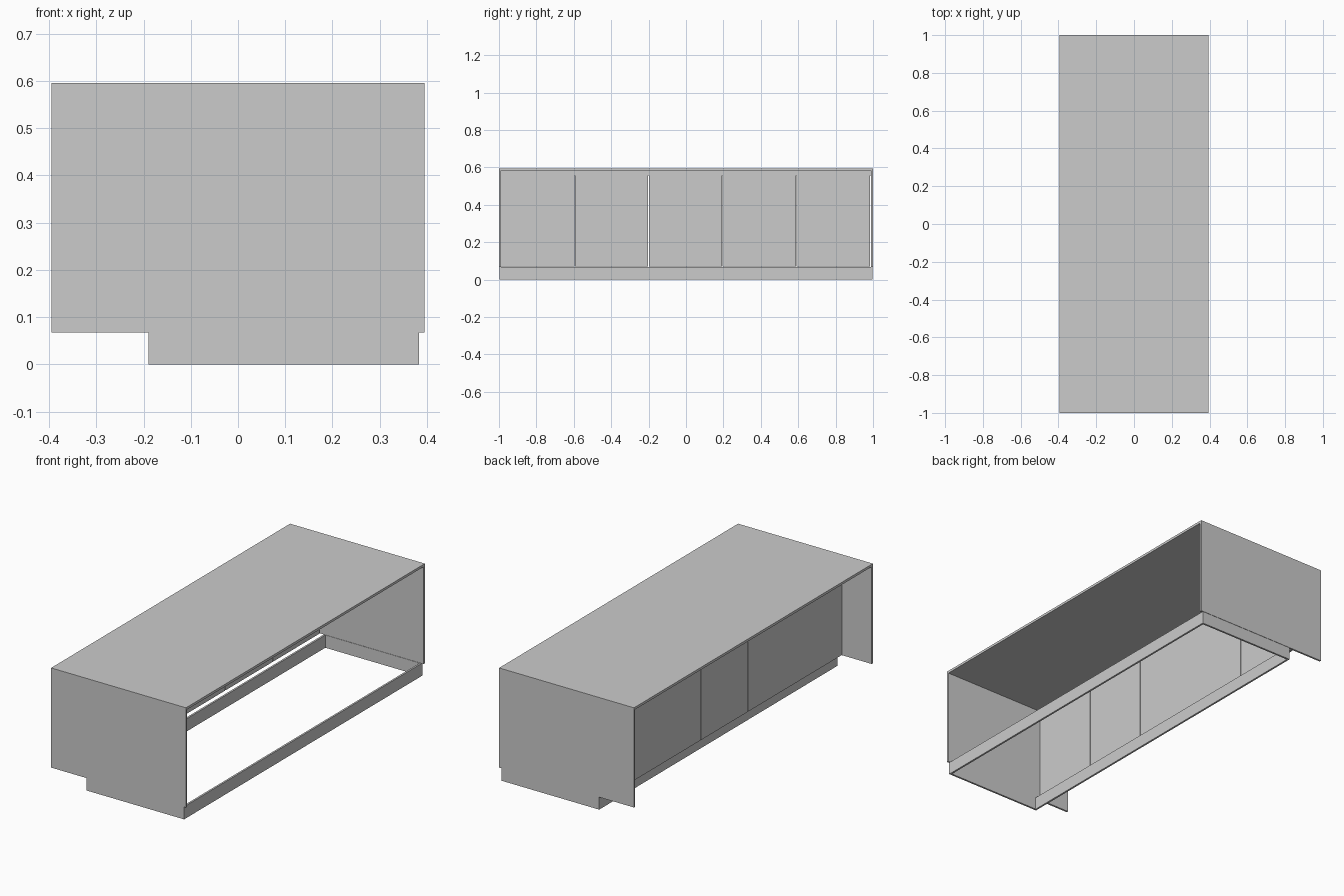
import bpy

if "Cube" in bpy.data.objects:
    bpy.data.objects.remove(bpy.data.objects["Cube"])


def box(name, x0, x1, y0, y1, z0, z1):
    """Axis-aligned board given by its extents."""
    bpy.ops.mesh.primitive_cube_add(size=1, location=((x0 + x1) / 2, (y0 + y1) / 2, (z0 + z1) / 2))
    ob = bpy.context.object
    ob.name = name
    ob.scale = (x1 - x0, y1 - y0, z1 - z0)
    bpy.ops.object.transform_apply(location=False, rotation=False, scale=True)
    return ob


HX, HY = 0.395, 1.0          # half width, half length
BASE, UNDER, TOP = 0.067, 0.582, 0.595
T = 0.010                    # board thickness

# Top slab
box("top_slab", -HX, HX, -HY, HY, UNDER, TOP)

# End panels and plinth end boards
for side, s in (("front", -1), ("back", 1)):
    ya, yb = sorted((s * HY, s * (HY - T)))
    box(side + "_end_panel", -HX, HX, ya, yb, BASE, UNDER)
    ya, yb = sorted((s * (HY - 0.002), s * (HY - 0.002 - T)))
    box(side + "_plinth_board", -0.18, 0.373, ya, yb, 0, BASE)

# Long plinth boards
box("left_plinth_board", -0.19, -0.18, -0.998, 0.998, 0, BASE)
box("right_plinth_board", 0.373, 0.383, -0.998, 0.998, 0, BASE)

# Rail above the recessed doors
box("door_rail", -0.222, -0.210, -HY + T, HY - T, 0.556, UNDER)

# Five recessed doors with narrow gaps
width, gap = 0.395, 0.003
for i in range(5):
    y = -0.989 + i * width
    box(f"door_{i + 1}", -0.222, -0.210, y, y + width - gap, BASE + 0.002, 0.555)
